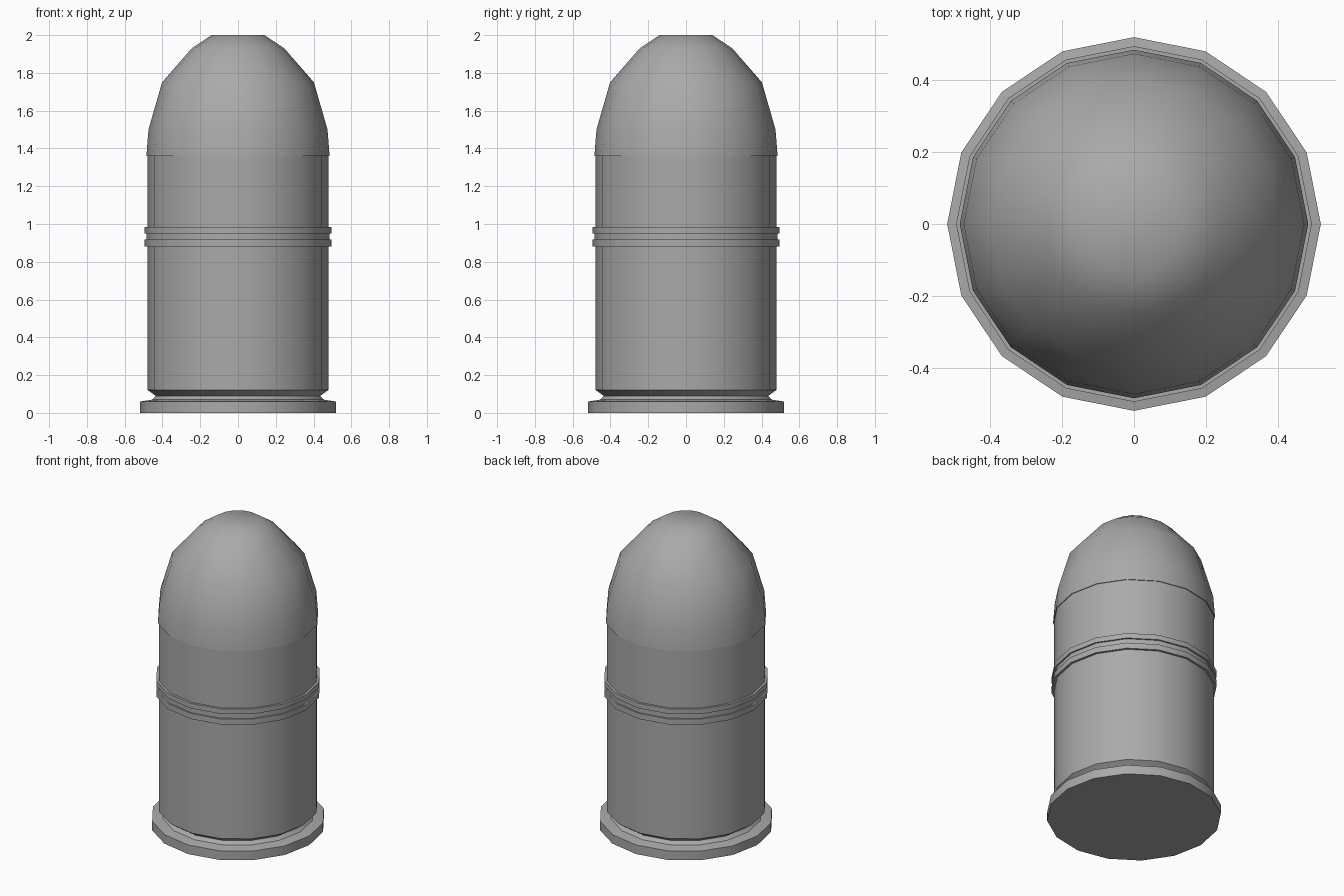
import bpy
import bmesh
from math import cos, sin, pi, radians

SIDES = 16

if "Cube" in bpy.data.objects:
    bpy.data.objects.remove(bpy.data.objects["Cube"], do_unlink=True)

# One plain grey for the whole model
grey = bpy.data.materials.new("plain_grey")
grey.use_nodes = True
colour = (0.4, 0.4, 0.4, 1)
grey.diffuse_color = colour
grey.node_tree.nodes["Principled BSDF"].inputs["Base Color"].default_value = colour


def lathe(name, profile, sharp=30):
    """Turn a (radius, height) profile about z, closed at both ends."""
    bm = bmesh.new()
    rings = [[bm.verts.new((r * cos(2 * pi * i / SIDES),
                            r * sin(2 * pi * i / SIDES), z))
              for i in range(SIDES)] for r, z in profile]
    for low, high in zip(rings, rings[1:]):
        for i in range(SIDES):
            j = (i + 1) % SIDES
            bm.faces.new((low[i], low[j], high[j], high[i]))
    bm.faces.new(rings[0][::-1])
    bm.faces.new(rings[-1])
    mesh = bpy.data.meshes.new(name)
    bm.to_mesh(mesh)
    bm.free()
    mesh.materials.append(grey)
    obj = bpy.data.objects.new(name, mesh)
    bpy.context.collection.objects.link(obj)
    bpy.ops.object.select_all(action="DESELECT")
    obj.select_set(True)
    bpy.context.view_layer.objects.active = obj
    bpy.ops.object.shade_smooth_by_angle(angle=radians(sharp))
    return obj


# Base flange with its sloping neck
lathe("base_flange", [(0.52, 0), (0.52, 0.06), (0.455, 0.07), (0.435, 0.09)])

# Straight casing, chamfered at the foot
lathe("casing", [(0.435, 0.09), (0.48, 0.122), (0.48, 0.9)])

# Upper body between the bands and the nose
lathe("upper_body", [(0.48, 0.9), (0.48, 1.37)])

# Two raised bands with a shallow groove between them
lathe("lower_band", [(0.495, 0.88), (0.495, 0.917)])
lathe("band_groove", [(0.485, 0.91), (0.485, 0.96)])
lathe("upper_band", [(0.495, 0.95), (0.495, 0.983)])

# Rounded nose with a small flat tip
lathe("nose", [(0.485, 1.36), (0.474, 1.5), (0.402, 1.75),
               (0.245, 1.93), (0.14, 2.0)], sharp=60)
